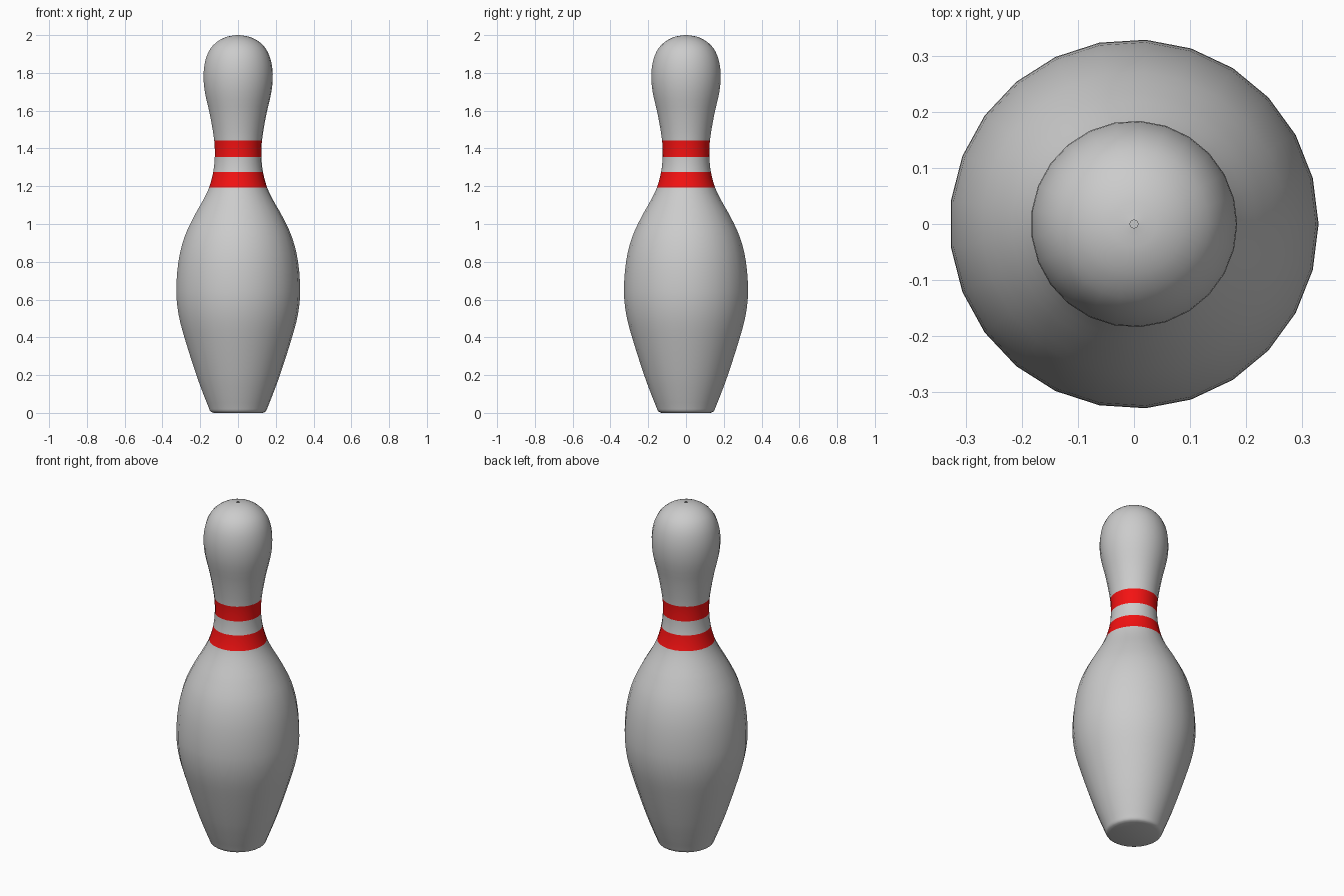
import bpy, bmesh
from math import pi
from mathutils import Vector

if "Cube" in bpy.data.objects:
    bpy.data.objects.remove(bpy.data.objects["Cube"])

SIDES = 25
STEPS = 3  # extra rings between profile points

# Profile from the foot to the crown: (radius, height)
PROFILE = [(0.130, 0.0), (0.147, 0.008), (0.157, 0.03), (0.185, 0.10),
           (0.222, 0.20), (0.286, 0.40), (0.317, 0.52), (0.329, 0.64),
           (0.318, 0.80), (0.286, 0.93), (0.235, 1.04), (0.184, 1.13),
           (0.154, 1.194), (0.132, 1.276), (0.124, 1.355), (0.127, 1.443),
           (0.150, 1.58), (0.177, 1.70), (0.184, 1.79), (0.173, 1.87),
           (0.146, 1.93), (0.104, 1.97), (0.056, 1.992), (0.007, 2.0)]
BANDS = [(1.194, 1.276), (1.355, 1.443)]


def smooth_profile(points, steps):
    """Catmull-Rom curve through the profile points."""
    p = [Vector((r, 0, z)) for r, z in points]
    out = []
    for i in range(len(p) - 1):
        a, b, c, d = p[max(i - 1, 0)], p[i], p[i + 1], p[min(i + 2, len(p) - 1)]
        # scale the tangents to the length of this span
        span = (c - b).length
        m0 = (c - a).normalized() * span
        m1 = (d - b).normalized() * span
        for k in range(steps):
            t = k / steps
            out.append(b * (2*t**3 - 3*t**2 + 1) + m0 * (t**3 - 2*t**2 + t)
                       + c * (3*t**2 - 2*t**3) + m1 * (t**3 - t**2))
    return out + [p[-1]]


def material(name, colour):
    m = bpy.data.materials.new(name)
    m.diffuse_color = colour
    m.use_nodes = True
    m.node_tree.nodes["Principled BSDF"].inputs["Base Color"].default_value = m.diffuse_color
    return m


# Lathe the profile around z; the crown keeps its tiny open hole
bm = bmesh.new()
verts = [bm.verts.new(co) for co in smooth_profile(PROFILE, STEPS)]
edges = [bm.edges.new(pair) for pair in zip(verts, verts[1:])]
bmesh.ops.spin(bm, geom=verts + edges, cent=(0, 0, 0), axis=(0, 0, 1),
               angle=2 * pi, steps=SIDES)
bmesh.ops.remove_doubles(bm, verts=bm.verts, dist=0.0001)

# Flat foot
foot = [e for e in bm.edges if e.is_boundary and e.verts[0].co.z < 0.001]
bmesh.ops.contextual_create(bm, geom=foot)
bmesh.ops.recalc_face_normals(bm, faces=bm.faces)

# Red neck bands
for f in bm.faces:
    z = f.calc_center_median().z
    f.material_index = int(any(lo < z < hi for lo, hi in BANDS))

mesh = bpy.data.meshes.new("bowling_pin")
bm.to_mesh(mesh)
bm.free()
mesh.materials.append(material("pin_grey", (0.8, 0.8, 0.8, 1)))
mesh.materials.append(material("band_red", (0.9, 0.006, 0.006, 1)))
pin = bpy.data.objects.new("bowling_pin", mesh)
bpy.context.collection.objects.link(pin)

bpy.context.view_layer.objects.active = pin
pin.select_set(True)
bpy.ops.object.shade_smooth_by_angle(angle=pi / 3)
